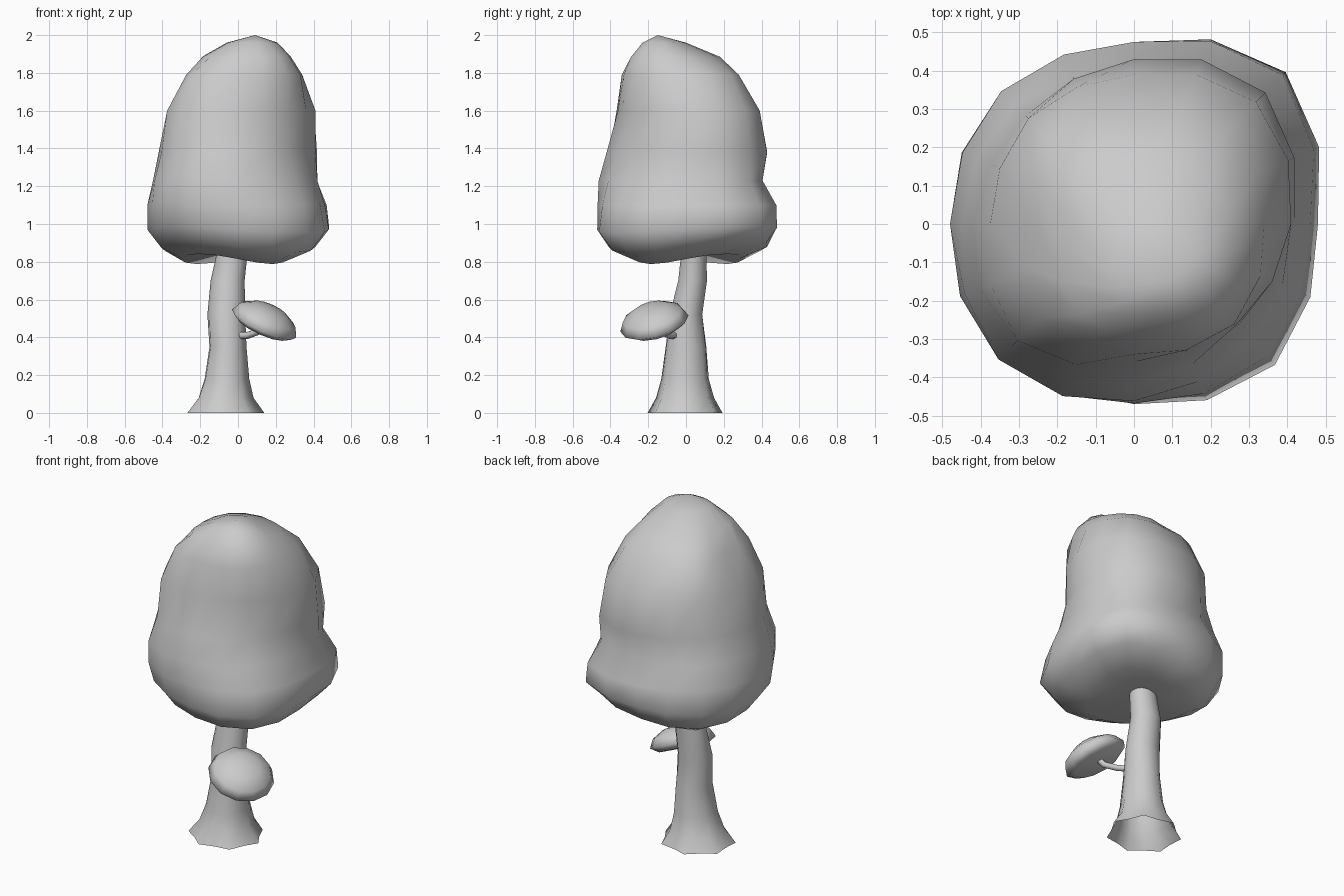
import bpy, bmesh, math
from mathutils import Vector

if "Cube" in bpy.data.objects:
    bpy.data.objects.remove(bpy.data.objects["Cube"])


def loft(name, rings, bottom=None, top=None):
    """Skin closed rings of points, with optional pole points at the ends."""
    bm = bmesh.new()
    rows = [[bm.verts.new(p) for p in ring] for ring in rings]
    n = len(rows[0])
    for a, b in zip(rows, rows[1:]):
        for i in range(n):
            j = (i + 1) % n
            bm.faces.new((a[i], a[j], b[j], b[i]))
    for pole, row in ((bottom, rows[0]), (top, rows[-1])):
        if pole is not None:
            v = bm.verts.new(pole)
            for i in range(n):
                bm.faces.new((v, row[i], row[(i + 1) % n]))
    bmesh.ops.recalc_face_normals(bm, faces=bm.faces[:])
    for f in bm.faces:
        f.smooth = True
    me = bpy.data.meshes.new(name)
    bm.to_mesh(me)
    bm.free()
    ob = bpy.data.objects.new(name, me)
    bpy.context.collection.objects.link(ob)
    return ob


def blob_ring(z, cx, cy, radii, wave=0):
    """Ring from 8 compass radii with one interpolated point between each pair."""
    pts = []
    for i in range(16):
        k = i // 2
        if i % 2 == 0:
            r = radii[k]
        else:
            a, b, c, d = (radii[(k + o) % 8] for o in (-1, 0, 1, 2))
            r = (9 * (b + c) - a - d) / 16
        t = i * math.tau / 16
        pts.append((cx + r * math.cos(t), cy + r * math.sin(t),
                    z + wave * math.sin(2 * t)))
    return pts


# Crown: z, centre, radii E NE N NW W SW S SE, then sag towards NW and SE
crown = [
    (0.815, 0, 0, (.26, .32, .28, .31, .29, .30, .27, .26), .027),
    (0.88, 0, 0, (.41, .48, .43, .43, .41, .41, .41, .43), .03),
    (0.97, 0, 0, (.48, .56, .475, .49, .48, .47, .47, .52), .015),
    (1.10, 0, 0, (.46, .55, .475, .49, .48, .50, .468, .49)),
    (1.23, 0, 0, (.42, .475, .40, .44, .45, .50, .462, .43)),
    (1.38, 0, 0, (.41, .485, .43, .40, .42, .45, .42, .38)),
    (1.60, 0, 0, (.41, .45, .39, .39, .375, .43, .36, .375)),
    (1.79, 0, 0, (.34, .34, .27, .31, .25, .35, .34, .37)),
    (1.885, .03, -.06, (.25, .24, .24, .24, .22, .25, .23, .27)),
    (1.96, .06, -.12, (.15, .12, .12, .12, .12, .12, .11, .13)),
]
loft("crown", [blob_ring(*c) for c in crown], (-.05, .04, .855), (.09, -.15, 2.0))

# Trunk: z, centre x, centre y, radius x, radius y, root waviness
trunk = [
    (0, -.075, -.005, .20, .19, .07),
    (.08, -.07, -.005, .145, .15, .05),
    (.18, -.062, -.005, .118, .125, .03),
    (.35, -.055, .0, .098, .108, .02),
    (.52, -.062, .0, .10, .088, 0),
    (.70, -.055, .035, .09, .078, 0),
    (.82, -.035, .04, .083, .07, 0),
    (.95, -.02, .04, .08, .07, 0),
]
loft("trunk", [[(x + rx * (1 + w * math.cos(7 * t)) * math.cos(t),
                 y + ry * (1 + w * math.cos(7 * t)) * math.sin(t), z)
                for t in (i * math.tau / 14 for i in range(14))]
               for z, x, y, rx, ry, w in trunk])

# Twig: bends out from the trunk and up into the leaf cluster
path = [Vector(p) for p in ((-.04, -.03, .41), (.05, -.085, .41),
                            (.105, -.13, .43), (.135, -.16, .48))]
rings = []
for i, p in enumerate(path):
    d = (path[min(i + 1, 3)] - path[max(i - 1, 0)]).normalized()
    u = d.cross(Vector((1, 1, 0))).normalized()
    v = d.cross(u)
    rings.append([p + .019 * (u * math.cos(t) + v * math.sin(t))
                  for t in (k * math.tau / 6 for k in range(6))])
loft("twig", rings)

# Leaf cluster: tilted lens, domed above and flatter below
lens = [(.14, -.03), (.186, 0), (.16, .05), (.09, .09)]
leaf = loft("leaf_cluster",
            [[(r * math.cos(t), r * math.sin(t), z)
              for t in (i * math.tau / 12 for i in range(12))] for r, z in lens],
            (0, 0, -.03), (0, 0, .103))
leaf.location = (.138, -.167, .473)
leaf.rotation_mode = 'QUATERNION'
leaf.rotation_quaternion = Vector((.45, -.27, 1)).to_track_quat('Z', 'Y')
